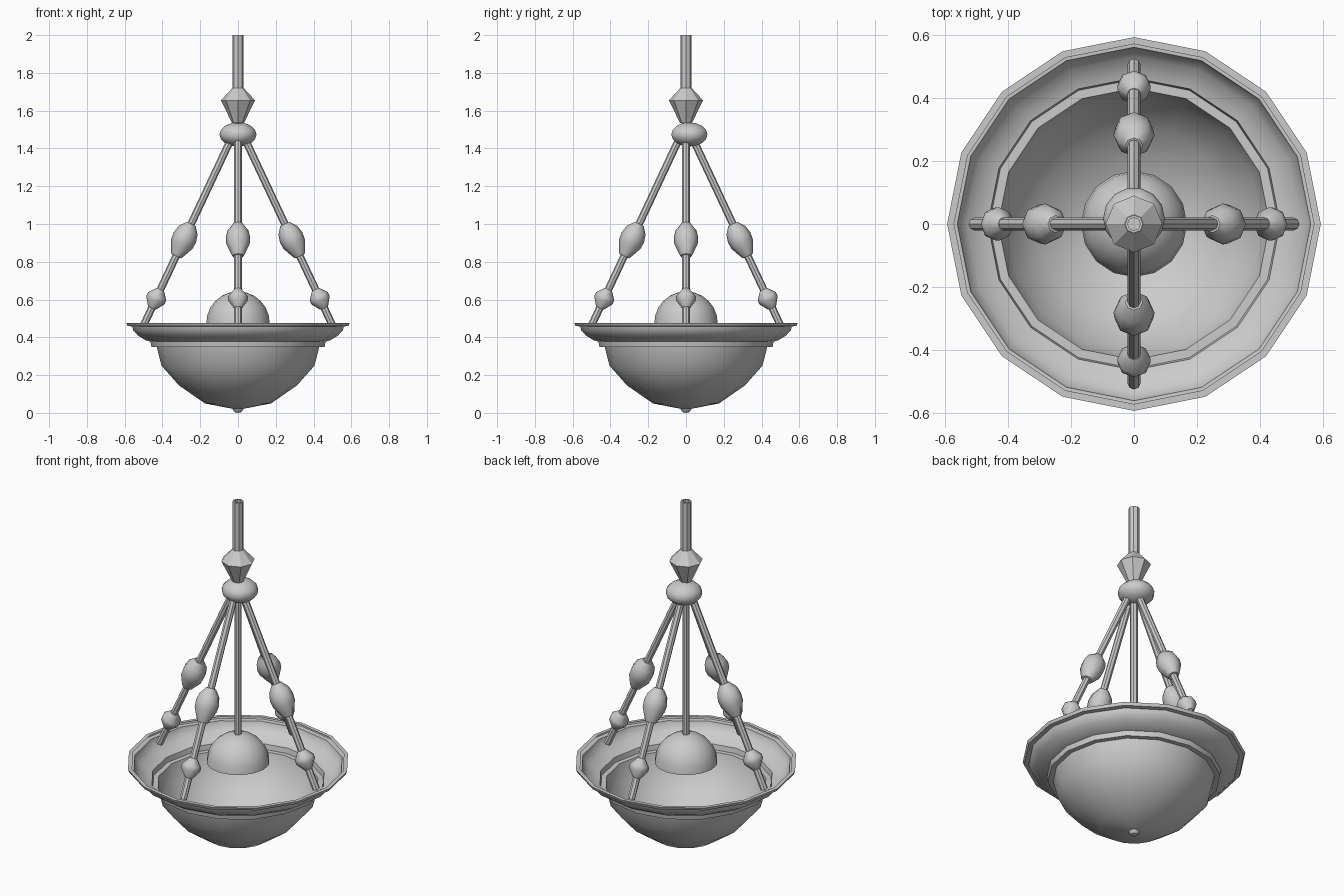
import bpy, bmesh, math
from mathutils import Vector, Matrix

if "Cube" in bpy.data.objects:
    bpy.data.objects.remove(bpy.data.objects["Cube"])


def lathe(name, profile, sides, angle=None, matrix=Matrix()):
    """Revolve (radius, height) points about z; radius 0 gives a pole."""
    bm = bmesh.new()
    rings = []
    for r, z in profile:
        n = sides if r > 0 else 1
        rings.append([bm.verts.new((r * math.cos(2 * math.pi * i / sides),
                                    r * math.sin(2 * math.pi * i / sides), z))
                      for i in range(n)])
    for a, b in zip(rings, rings[1:]):
        for i in range(sides):
            j = (i + 1) % sides
            quad = [a[i % len(a)], a[j % len(a)], b[j % len(b)], b[i % len(b)]]
            bm.faces.new(list(dict.fromkeys(quad)))
    bmesh.ops.transform(bm, matrix=matrix, verts=bm.verts)
    mesh = bpy.data.meshes.new(name)
    bm.to_mesh(mesh)
    bm.free()
    ob = bpy.data.objects.new(name, mesh)
    bpy.context.collection.objects.link(ob)
    if angle:
        bpy.ops.object.select_all(action='DESELECT')
        ob.select_set(True)
        bpy.context.view_layer.objects.active = ob
        bpy.ops.object.shade_smooth_by_angle(angle=math.radians(angle))
    return ob


# Open bowl with stepped rim
lathe("bowl", [(0.03, 0.022), (0.175, 0.05), (0.312, 0.145), (0.405, 0.25),
               (0.43, 0.348), (0.458, 0.348), (0.463, 0.377), (0.49, 0.385),
               (0.53, 0.41), (0.555, 0.437), (0.56, 0.458), (0.585, 0.46),
               (0.592, 0.477), (0.57, 0.477)], 16, 35)
# Small button under the bowl
lathe("bottom_finial", [(0, 0), (0.018, 0.004), (0.03, 0.022), (0, 0.026)], 12, 40)

# Half globe inside the bowl, carried by the centre rod
lathe("globe", [(0.168 * math.cos(a * math.pi / 12), 0.475 + 0.168 * math.sin(a * math.pi / 12))
                for a in range(6)] + [(0, 0.643)], 16, 40)
lathe("centre_rod", [(0, 0.62), (0.02, 0.62), (0.02, 1.45), (0, 1.45)], 8)

# Flattened hub, faceted collar and hollow stem
lathe("hub", [(0.098 * math.sin(a * math.pi / 8), -0.064 * math.cos(a * math.pi / 8))
              if 0 < a < 8 else (0, -0.064 * math.cos(a * math.pi / 8))
              for a in range(9)], 14, 50, Matrix.Translation((0, 0.018, 1.474)))
lathe("collar", [(0, 1.53), (0.032, 1.535), (0.09, 1.655), (0.03, 1.72), (0, 1.72)], 8)
lathe("stem", [(0.029, 1.7), (0.029, 2.0), (0.02, 2.0), (0.02, 1.72), (0, 1.72)], 8)

# Four sloping arms, each with two beads
low, high = Vector((0.506, 0, 0.45)), Vector((0.037, 0, 1.45))
axis = (high - low).normalized()
tilt = Vector((0, 0, 1)).rotation_difference(axis).to_matrix().to_4x4()
length = (high - low).length
big_bead = [(0, -0.092), (0.03, -0.09), (0.062, -0.02), (0.065, 0.02),
            (0.055, 0.06), (0.027, 0.097), (0, 0.099)]
small_bead = [(0, -0.055), (0.022, -0.053), (0.053, -0.008), (0.053, 0.015),
              (0.022, 0.055), (0, 0.057)]
for k in range(4):
    spin = Matrix.Rotation(k * math.pi / 2, 4, 'Z')

    def place(z):
        return spin @ Matrix.Translation(low + axis * ((z - low.z) / axis.z)) @ tilt

    lathe(f"arm_{k}", [(0, 0), (0.02, 0), (0.02, length), (0, length)], 8, None, place(low.z))
    lathe(f"large_bead_{k}", big_bead, 8, 46, place(0.912))
    lathe(f"small_bead_{k}", small_bead, 8, 46, place(0.603))
